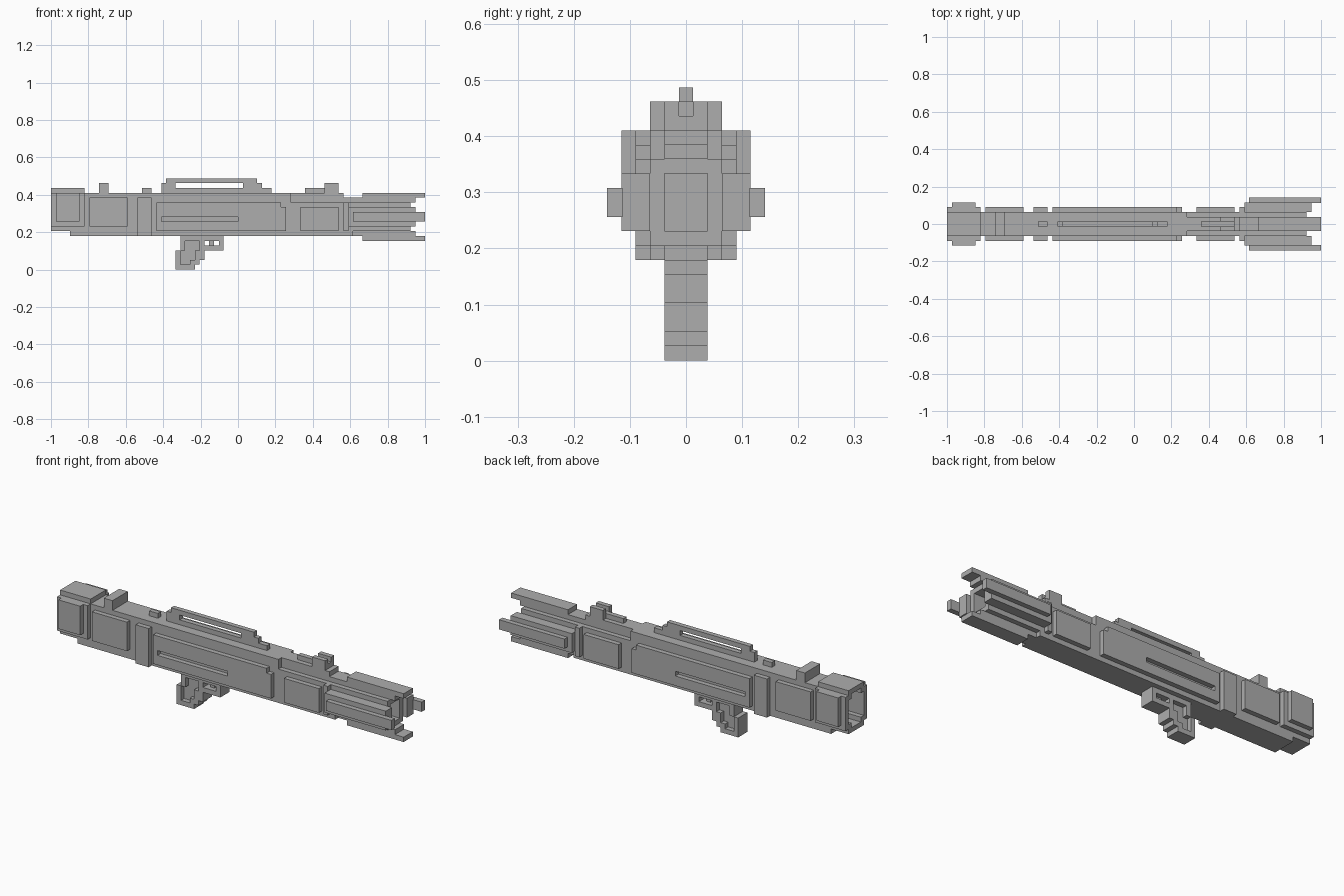
import bpy, bmesh
from mathutils import Vector

old = bpy.data.objects.get("Cube")
if old:
    bpy.data.objects.remove(old, do_unlink=True)

U = 2 / 78          # one block of the design grid
grey = bpy.data.materials.new("mid grey")
grey.use_nodes = True
grey.diffuse_color = (0.42, 0.42, 0.42, 1)
grey.node_tree.nodes["Principled BSDF"].inputs["Base Color"].default_value = (0.42, 0.42, 0.42, 1)


def prism(name, points, lo, hi, axis="y"):
    """Extrude an outline: (x, z) along y, or (y, z) along x. Grid units."""
    def place(a, b, depth):
        x, y = (a, depth) if axis == "y" else (depth, a)
        return Vector(((x - 39) * U, y * U, b * U))
    bm = bmesh.new()
    near = bm.faces.new([bm.verts.new(place(a, b, lo)) for a, b in points])
    extruded = bmesh.ops.extrude_face_region(bm, geom=[near])["geom"]
    shift = place(0, 0, hi) - place(0, 0, lo)
    bmesh.ops.translate(bm, vec=shift,
                        verts=[v for v in extruded if isinstance(v, bmesh.types.BMVert)])
    bmesh.ops.recalc_face_normals(bm, faces=bm.faces)
    mesh = bpy.data.meshes.new(name)
    bm.to_mesh(mesh)
    bm.free()
    mesh.materials.append(grey)
    ob = bpy.data.objects.new(name, mesh)
    bpy.context.collection.objects.link(ob)
    return ob


def rect(x0, x1, z0, z1):
    return [(x0, z0), (x1, z0), (x1, z1), (x0, z1)]


def box(name, x0, x1, half, z0, z1):
    return prism(name, rect(x0, x1, z0, z1), -half, half)


def mirror(ob):
    mod = ob.modifiers.new("Mirror", "MIRROR")
    mod.use_axis = (False, True, False)
    return ob


def cut(ob, cutter):
    cutter.hide_render = True
    cutter.hide_viewport = True
    cutter.display_type = "WIRE"
    mod = ob.modifiers.new("Cut", "BOOLEAN")
    mod.operation, mod.solver, mod.object = "DIFFERENCE", "EXACT", cutter


def stepped(inner, outer, z0, z1):
    """Rectangular section with one-block notched corners."""
    return [(-inner, z0), (inner, z0), (inner, z0 + 1), (outer, z0 + 1),
            (outer, z1 - 1), (inner, z1 - 1), (inner, z1), (-inner, z1),
            (-inner, z1 - 1), (-outer, z1 - 1), (-outer, z0 + 1), (-inner, z0 + 1)]


# Hollow rear end
rear = prism("rear_housing", stepped(2.5, 3.5, 8, 17), 0, 7, "x")
cut(rear, prism("rear_bore_cutter", stepped(1.5, 2.5, 9, 16), -1, 6, "x"))
mirror(prism("rear_cheek", rect(1, 6, 10, 16), 3.4, 4.5))

# Main body
box("rear_keel", 4, 8, 2.5, 7, 8.5)
box("body", 6.9, 50, 2.5, 7, 16)
box("front_body", 50, 61, 2.5, 7, 14)
box("front_body_ridge", 50, 61, 1.5, 14, 16)
box("rear_sight", 10, 12, 2.5, 16, 18)

# Raised side panels
mirror(prism("rear_panel", rect(8, 16, 9, 15), 2.4, 3.5))
mirror(prism("side_band", rect(18, 21, 7, 15), 2.4, 3.5))
mirror(prism("front_panel", rect(52, 60, 8, 13), 2.4, 3.5))
outline = [(22, 8), (49, 8), (49, 13), (48, 13), (48, 14), (22, 14)]
for name, side in (("right", -1), ("left", 1)):
    panel = prism(name + "_main_panel", outline, 2.5 * side, 3.5 * side)
    cut(panel, prism(name + "_groove_cutter", rect(23, 39, 10, 11), 2 * side, 4 * side))

# Carry rail on top
box("rail_base", 23, 44, 0.5, 16, 17)
box("rail_rear_post", 23, 26, 0.5, 17, 18)
box("rail_front_post", 40, 44, 0.5, 17, 18)
box("rail_bar", 24, 43, 0.5, 18, 19)
box("rail_rear_stop", 19, 21, 0.5, 16, 17)
box("rail_front_stop", 44, 46, 0.5, 16, 17)

# Notched front sight
box("front_sight_ramp", 53, 57, 0.5, 16, 17)
box("front_sight_base", 57, 60, 1.5, 16, 17)
mirror(prism("front_sight_post", rect(57, 60, 17, 18), 0.5, 1.5))

# Muzzle: collar, hollow barrel and four prongs
box("muzzle_collar", 61, 63, 2.5, 7, 14)
box("muzzle_collar_top", 61, 65, 1.5, 14, 15)
mirror(prism("collar_cheek", rect(61, 62, 8, 14), 2.4, 3.5))
barrel = box("barrel", 62, 75, 2.5, 8, 14)
cut(barrel, box("barrel_bore_cutter", 64, 76, 1.5, 9, 13))
box("top_prong_root", 63, 76, 1.5, 14, 15)
box("top_prong", 65, 78, 1.5, 15, 16)
box("bottom_prong_root", 63, 76, 1.5, 7, 8)
box("bottom_prong", 65, 78, 1.5, 6, 7)
mirror(prism("side_prong_root", rect(62, 76, 9, 13), 2.5, 4.5))
mirror(prism("side_prong", rect(63, 78, 10, 12), 4.4, 5.5))

# Grip with recessed sides
grip = box("grip", 0, 1, 1.5, 0, 1)
bpy.data.objects.remove(grip, do_unlink=True)
grip = prism("grip", [(26, 0), (30, 0), (30, 1), (31, 1), (31, 2), (32, 2), (32, 7),
                      (27, 7), (27, 4), (26, 4)], -1.5, 1.5)
recess = [(27, 1), (29, 1), (29, 2), (30, 2), (30, 4), (31, 4), (31, 6),
          (28, 6), (28, 4), (27, 4)]
for name, side in (("right", -1), ("left", 1)):
    cut(grip, prism(name + "_grip_cutter", recess, 0.5 * side, 2 * side))

# Trigger guard and trigger
box("guard_top", 32, 36, 1.5, 6, 7)
box("guard_bottom", 32, 36, 1.5, 4, 5)
box("guard_front", 35, 36, 1.5, 5, 6)
box("trigger", 33, 34, 0.5, 5, 6)
